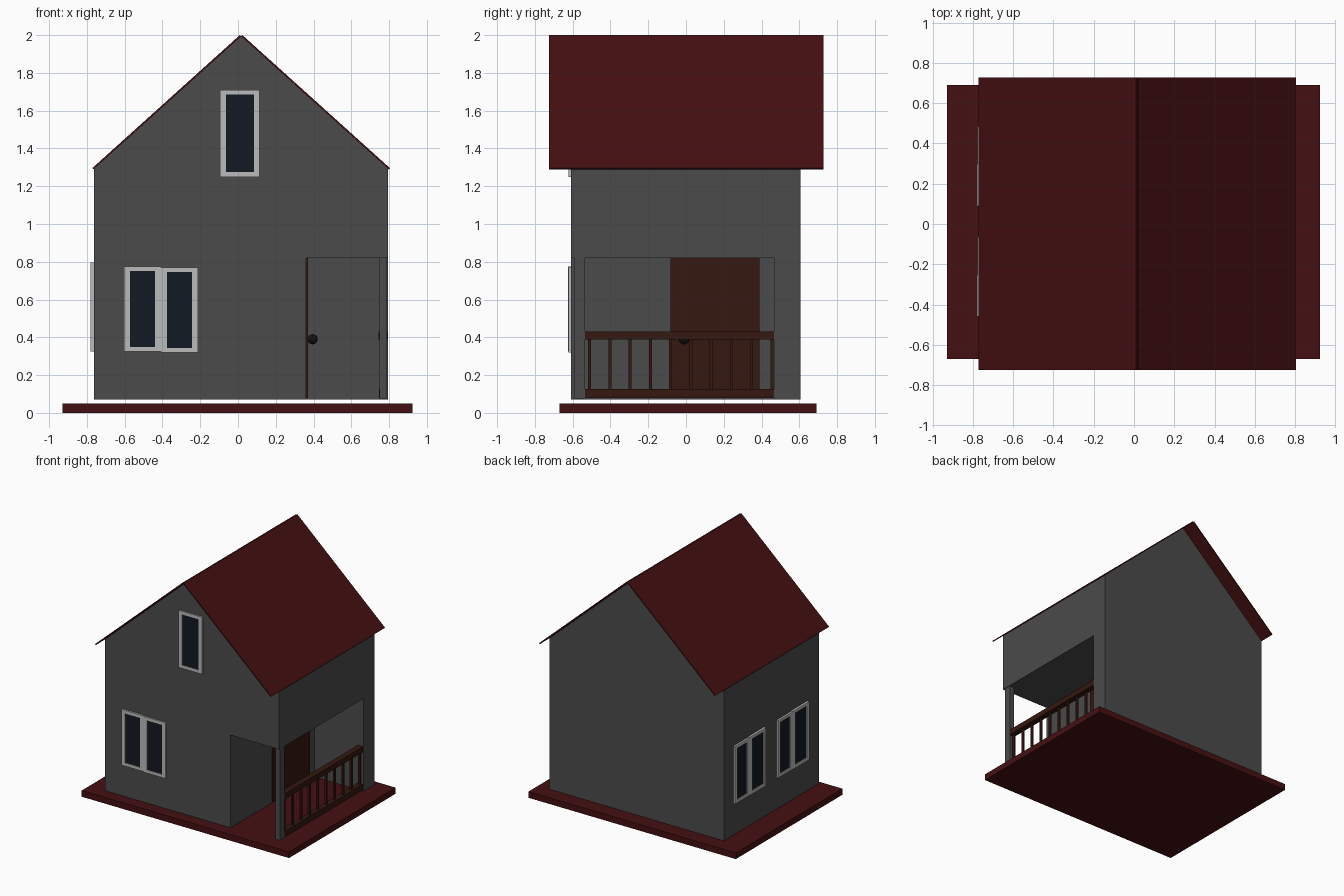
import bpy, bmesh
from mathutils import Vector

if "Cube" in bpy.data.objects:
    bpy.data.objects.remove(bpy.data.objects["Cube"])


def material(name, rgb):
    m = bpy.data.materials.new(name)
    m.diffuse_color = (*rgb, 1)
    m.use_nodes = True
    m.node_tree.nodes["Principled BSDF"].inputs["Base Color"].default_value = m.diffuse_color
    return m


WALL = material("wall_grey", (0.07, 0.07, 0.07))
RED = material("dark_red", (0.06, 0.005, 0.006))
WOOD = material("brown_wood", (0.035, 0.009, 0.005))
FRAME = material("pale_frame", (0.5, 0.5, 0.5))
GLASS = material("dark_glass", (0.006, 0.010, 0.016))
BLACK = material("black_metal", (0.006, 0.006, 0.006))


def finish(name, bm, mat):
    bmesh.ops.recalc_face_normals(bm, faces=bm.faces)
    me = bpy.data.meshes.new(name)
    bm.to_mesh(me)
    bm.free()
    ob = bpy.data.objects.new(name, me)
    bpy.context.collection.objects.link(ob)
    if mat:
        me.materials.append(mat)
    return ob


def boxes(name, mat, *ranges):
    """One object from boxes given as (x0, x1, y0, y1, z0, z1)."""
    bm = bmesh.new()
    for x0, x1, y0, y1, z0, z1 in ranges:
        vs = bmesh.ops.create_cube(bm, size=1)["verts"]
        bmesh.ops.scale(bm, vec=(x1 - x0, y1 - y0, z1 - z0), verts=vs)
        bmesh.ops.translate(bm, vec=((x0 + x1) / 2, (y0 + y1) / 2, (z0 + z1) / 2), verts=vs)
    return finish(name, bm, mat)


def prism(name, mat, profile, y0, y1):
    """Extrude an (x, z) profile along y."""
    bm = bmesh.new()
    face = bm.faces.new([bm.verts.new((x, y0, z)) for x, z in profile])
    ext = bmesh.ops.extrude_face_region(bm, geom=[face])["geom"]
    bmesh.ops.translate(bm, vec=(0, y1 - y0, 0),
                        verts=[g for g in ext if isinstance(g, bmesh.types.BMVert)])
    return finish(name, bm, mat)


# Base slab
boxes("base_slab", RED, (-0.928, 0.925, -0.67, 0.69, 0, 0.05))

# House body with the corner porch cut away
XL, XR, YF, YB, APEX = -0.762, 0.795, -0.61, 0.605, 0.0165
EAVE, RIDGE = 1.292, 1.994
house = prism("house_walls", WALL,
              [(XL, 0.07), (XR, 0.07), (XR, EAVE), (APEX, RIDGE), (XL, EAVE)], YF, YB)
cutter = boxes("porch_cutter", None, (0.36, 1.0, -1.0, 0.465, 0, 0.82))
cutter.hide_render = True
cutter.hide_viewport = True
cut = house.modifiers.new("porch", "BOOLEAN")
cut.operation = "DIFFERENCE"
cut.object = cutter
cut.solver = "EXACT"

# Thin roof panels, square-ended so a narrow gap stays at the ridge
for side, name in ((-1, "roof_left"), (1, "roof_right")):
    top = Vector((APEX, RIDGE))
    low = Vector((APEX + side * 0.782, RIDGE - 0.705))
    slope = (low - top).normalized()
    out = Vector((-slope.y * side, slope.x * side)) * 0.009
    prism(name, RED, [top, low, low + out, top + out], -0.725, 0.728)


# Windows: a = range along the wall, facing front (-y) or left (-x)
def window(name, wall, a0, a1, z0, z1, depth=0.015, w=0.031):
    def place(p0, p1, q0, q1, d):
        if wall == "front":
            return (p0, p1, YF - d, YF + 0.005, q0, q1)
        return (XL - d, XL + 0.005, p0, p1, q0, q1)
    boxes(name + "_frame", FRAME,
          place(a0, a0 + w, z0, z1, depth), place(a1 - w, a1, z0, z1, depth),
          place(a0 + w, a1 - w, z0, z0 + w * 0.8, depth),
          place(a0 + w, a1 - w, z1 - w * 0.8, z1, depth))
    boxes(name + "_glass", GLASS, place(a0 + w, a1 - w, z0 + w * 0.8, z1 - w * 0.8, depth * 0.5))


window("attic_window", "front", -0.095, 0.115, 1.25, 1.71, 0.012)
window("front_window_left", "front", -0.603, -0.408, 0.325, 0.775)
window("front_window_right", "front", -0.408, -0.213, 0.32, 0.77, 0.013)
for i, y in enumerate((-0.46, 0.09)):
    window(f"side_window_{i}_front", "left", y, y + 0.205, 0.325, 0.795, 0.018)
    window(f"side_window_{i}_back", "left", y + 0.205, y + 0.395, 0.325, 0.79, 0.015)

# Porch post
boxes("porch_post", WALL, (0.75, 0.79, -0.59, -0.535, 0.075, 0.82))

# Door on the porch wall, with a round knob
boxes("door", WOOD, (0.353, 0.37, -0.083, 0.39, 0.08, 0.82))
bm = bmesh.new()
bmesh.ops.create_uvsphere(bm, u_segments=16, v_segments=10, radius=0.027)
bmesh.ops.translate(bm, vec=(0.395, -0.01, 0.39), verts=bm.verts)
for f in bm.faces:
    f.smooth = True
finish("door_knob", bm, BLACK)

# Railing: two rails and ten balusters
boxes("railing_rails", WOOD,
      (0.745, 0.792, -0.535, 0.465, 0.388, 0.432),
      (0.747, 0.79, -0.535, 0.465, 0.078, 0.127))
boxes("railing_balusters", WOOD,
      *[(0.761, 0.777, y - 0.008, y + 0.008, 0.12, 0.395)
        for y in (-0.51 + 0.1072 * i for i in range(10))])
